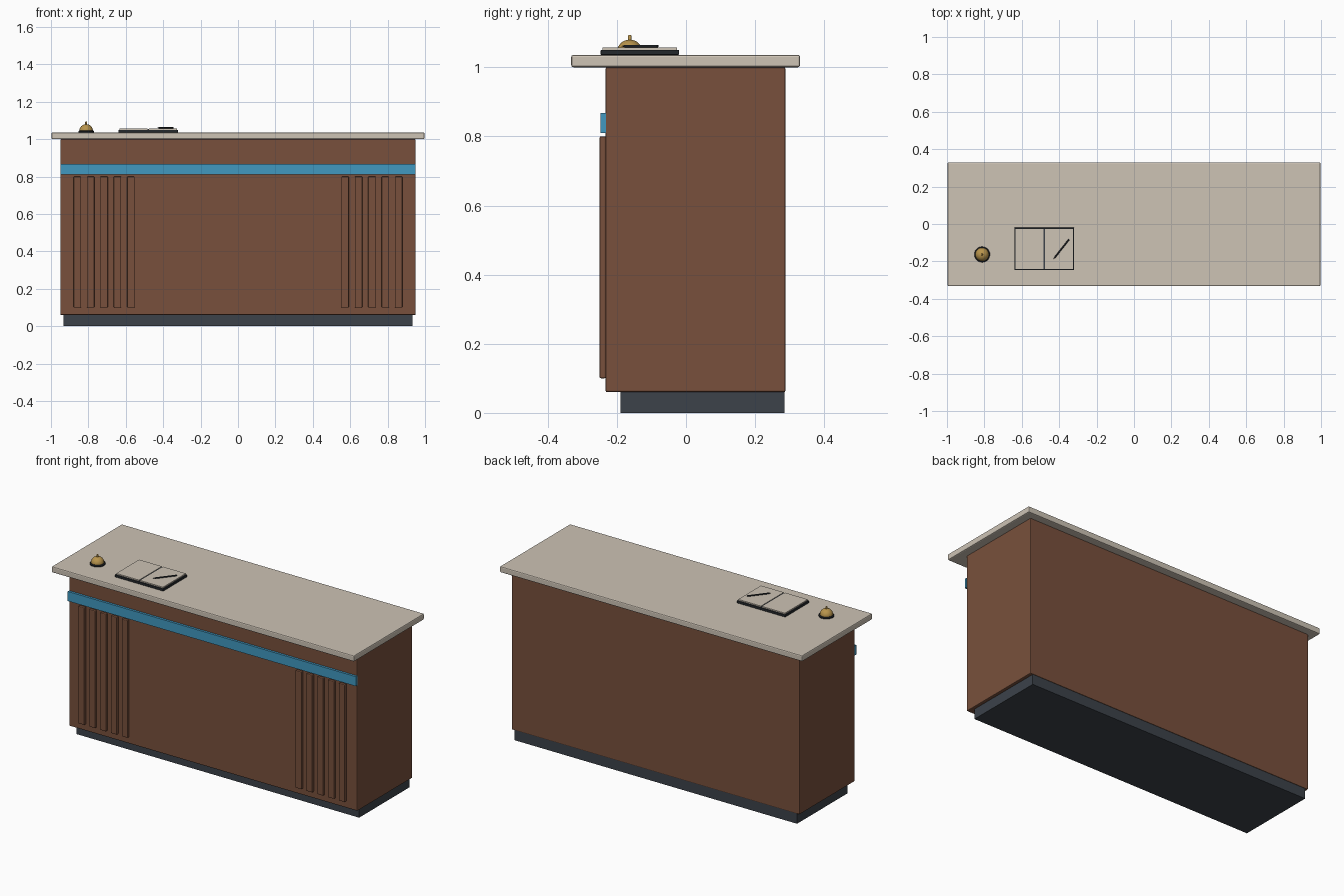
import bpy
import bmesh
import math
from mathutils import Vector

old = bpy.data.objects.get("Cube")
if old:
    bpy.data.objects.remove(old, do_unlink=True)


def material(name, hex_code):
    # Hex colour to linear flat material
    def linear(i):
        c = int(hex_code[i:i + 2], 16) / 255
        return c / 12.92 if c <= 0.04045 else ((c + 0.055) / 1.055) ** 2.4
    color = (linear(0), linear(2), linear(4), 1)
    mat = bpy.data.materials.new(name)
    mat.use_nodes = True
    mat.diffuse_color = color
    bsdf = next(n for n in mat.node_tree.nodes if n.type == 'BSDF_PRINCIPLED')
    bsdf.inputs["Base Color"].default_value = color
    return mat


wood = material("brown wood", "78503c")
stone = material("pale stone", "cdc3b5")
blue = material("blue trim", "4198c0")
charcoal = material("charcoal", "3c424a")
brass = material("brass", "b8944c")
black = material("near black", "24282c")


def finish(name, bm, mat):
    mesh = bpy.data.meshes.new(name)
    bm.to_mesh(mesh)
    bm.free()
    mesh.materials.append(mat)
    obj = bpy.data.objects.new(name, mesh)
    bpy.context.collection.objects.link(obj)
    return obj


def box(name, x, y, z, mat, bevel=0):
    # Box from (low, high) ranges, with an optional softened edge
    bm = bmesh.new()
    bmesh.ops.create_cube(bm, size=1)
    for v in bm.verts:
        v.co = [r[0] if c < 0 else r[1] for c, r in zip(v.co, (x, y, z))]
    obj = finish(name, bm, mat)
    if bevel:
        mod = obj.modifiers.new("soft edges", 'BEVEL')
        mod.width = bevel
        mod.segments = 2
    return obj


def lathe(name, profile, centre, mat, sides=24):
    # Spin a (radius, height) profile around a vertical axis
    bm = bmesh.new()
    verts = [bm.verts.new((r, 0, z)) for r, z in profile]
    edges = [bm.edges.new(pair) for pair in zip(verts, verts[1:])]
    bmesh.ops.spin(bm, geom=verts + edges, cent=(0, 0, 0), axis=(0, 0, 1),
                   angle=math.tau, steps=sides)
    bmesh.ops.remove_doubles(bm, verts=bm.verts, dist=0.0001)
    bmesh.ops.recalc_face_normals(bm, faces=bm.faces)
    obj = finish(name, bm, mat)
    obj.location = centre
    bpy.ops.object.select_all(action='DESELECT')
    obj.select_set(True)
    bpy.context.view_layer.objects.active = obj
    bpy.ops.object.shade_smooth_by_angle(angle=math.radians(40))
    return obj


# Counter carcass
box("plinth", (-0.932, 0.932), (-0.19, 0.285), (0, 0.062), charcoal)
box("counter_body", (-0.95, 0.95), (-0.233, 0.288), (0.06, 1.0), wood, 0.005)
box("countertop", (-0.997, 0.997), (-0.332, 0.33), (1.0, 1.036), stone, 0.006)
box("front_stripe", (-0.95, 0.95), (-0.247, -0.232), (0.81, 0.867), blue)

# Two mirrored groups of vertical slats
for side, label in ((-1, "right"), (1, "left")):
    for i in range(5):
        x = side * (0.573 + 0.0715 * i)
        box(f"{label}_slat_{i + 1}", (x - 0.02, x + 0.02), (-0.25, -0.232),
            (0.1, 0.8), wood, 0.004)

# Service bell
bell = (-0.812, -0.163, 1.036)
lathe("bell_base", [(0, 0), (0.042, 0), (0.042, 0.006), (0.038, 0.01),
                    (0, 0.01)], bell, black)
dome = [(0.036 * math.cos(a), 0.01 + 0.034 * math.sin(a))
        for a in (math.pi / 2 * i / 8 for i in range(8))]
lathe("bell_dome", [(0, 0.01)] + dome + [(0, 0.044)], bell, brass)
lathe("bell_button", [(0, 0.04), (0.005, 0.04), (0.005, 0.055), (0.003, 0.058),
                      (0, 0.058)], bell, brass, 12)

# Open guest book
box("book_cover", (-0.64, -0.32), (-0.247, -0.02), (1.036, 1.05), black, 0.002)
for label, x in (("right", (-0.634, -0.484)), ("left", (-0.476, -0.326))):
    box(f"{label}_page", x, (-0.241, -0.026), (1.049, 1.057), stone)
box("book_gutter", (-0.484, -0.476), (-0.241, -0.026), (1.049, 1.054), charcoal)

# Pen lying across the page
start, end = Vector((-0.43, -0.187, 1.061)), Vector((-0.347, -0.082, 1.061))
along = end - start
pen = lathe("pen", [(0, 0), (0.004, 0.014), (0.004, along.length),
                    (0, along.length)], start, black, 10)
pen.rotation_euler = along.to_track_quat('Z', 'Y').to_euler()
